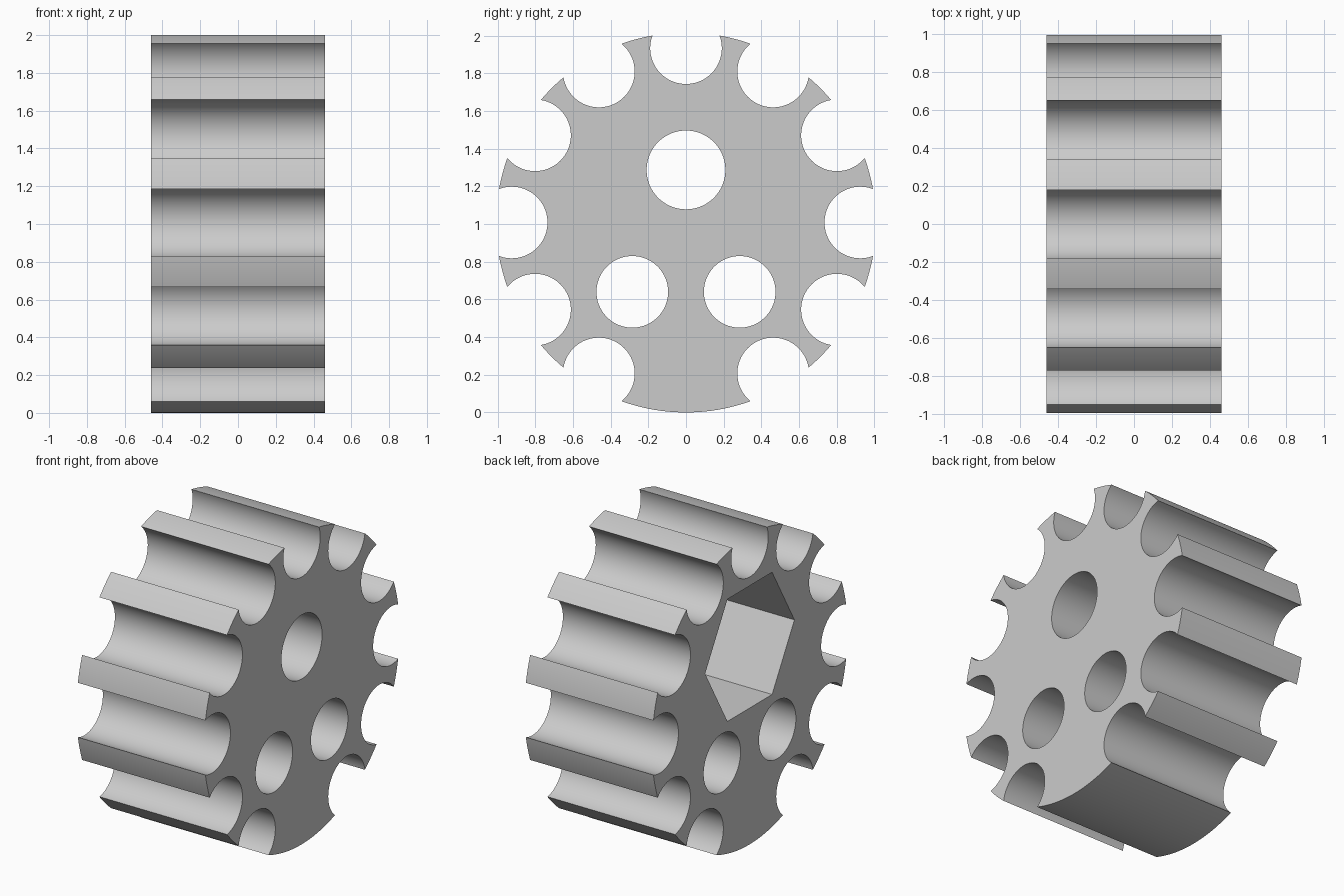
import bpy
import math

default = bpy.data.objects.get("Cube")
if default:
    bpy.data.objects.remove(default, do_unlink=True)

HALF = 0.46        # half the width along x
RIM = 1.008        # outer radius, also the height of the axis
NOTCH_RING = 0.925
NOTCH = 0.19
HEX_DEPTH = 0.58


def bar(name, y, z, radius, x0, x1, sides=96):
    """Cylinder or prism lying along x."""
    bpy.ops.mesh.primitive_cylinder_add(
        vertices=sides, radius=radius, depth=x1 - x0,
        location=((x0 + x1) / 2, y, z), rotation=(0, math.pi / 2, 0))
    obj = bpy.context.object
    obj.name = name
    return obj


def cut(target, cutter):
    """Subtract the cutter, then remove it."""
    mod = target.modifiers.new("cut", "BOOLEAN")
    mod.operation = "DIFFERENCE"
    mod.solver = "EXACT"
    mod.object = cutter
    cutter.hide_render = True
    bpy.context.view_layer.objects.active = target
    bpy.ops.object.modifier_apply(modifier=mod.name)
    bpy.data.objects.remove(cutter, do_unlink=True)


# Solid drum
drum = bar("notched_drum", 0, RIM, RIM, -HALF, HALF, 192)

# Eleven round notches on a twelve-part ring; the bottom place stays solid
for i in range(-5, 6):
    a = math.radians(30 * i)
    cut(drum, bar("notch_cutter", NOTCH_RING * math.sin(a),
                  RIM + NOTCH_RING * math.cos(a), NOTCH, -1, 1))

# Pair of lower through holes
for side in (-1, 1):
    cut(drum, bar("lower_hole_cutter", side * 0.285, 0.64, 0.19, -1, 1))

# Upper hole, opening into a six-sided pocket on the -x end
cut(drum, bar("upper_hole_cutter", 0, 1.287, 0.209, -1, 1))
cut(drum, bar("hex_pocket_cutter", 0, 1.287, 0.46, -1, -HALF + HEX_DEPTH, 6))

# Plain grey material
grey = bpy.data.materials.new("light_grey")
grey.use_nodes = True
colour = (0.6, 0.6, 0.6, 1)
grey.diffuse_color = colour
grey.node_tree.nodes["Principled BSDF"].inputs["Base Color"].default_value = colour
drum.data.materials.clear()
drum.data.materials.append(grey)

# Smooth curved walls with crisp edges
bpy.ops.object.select_all(action="DESELECT")
drum.select_set(True)
bpy.context.view_layer.objects.active = drum
bpy.ops.object.shade_smooth_by_angle(angle=math.radians(25))
